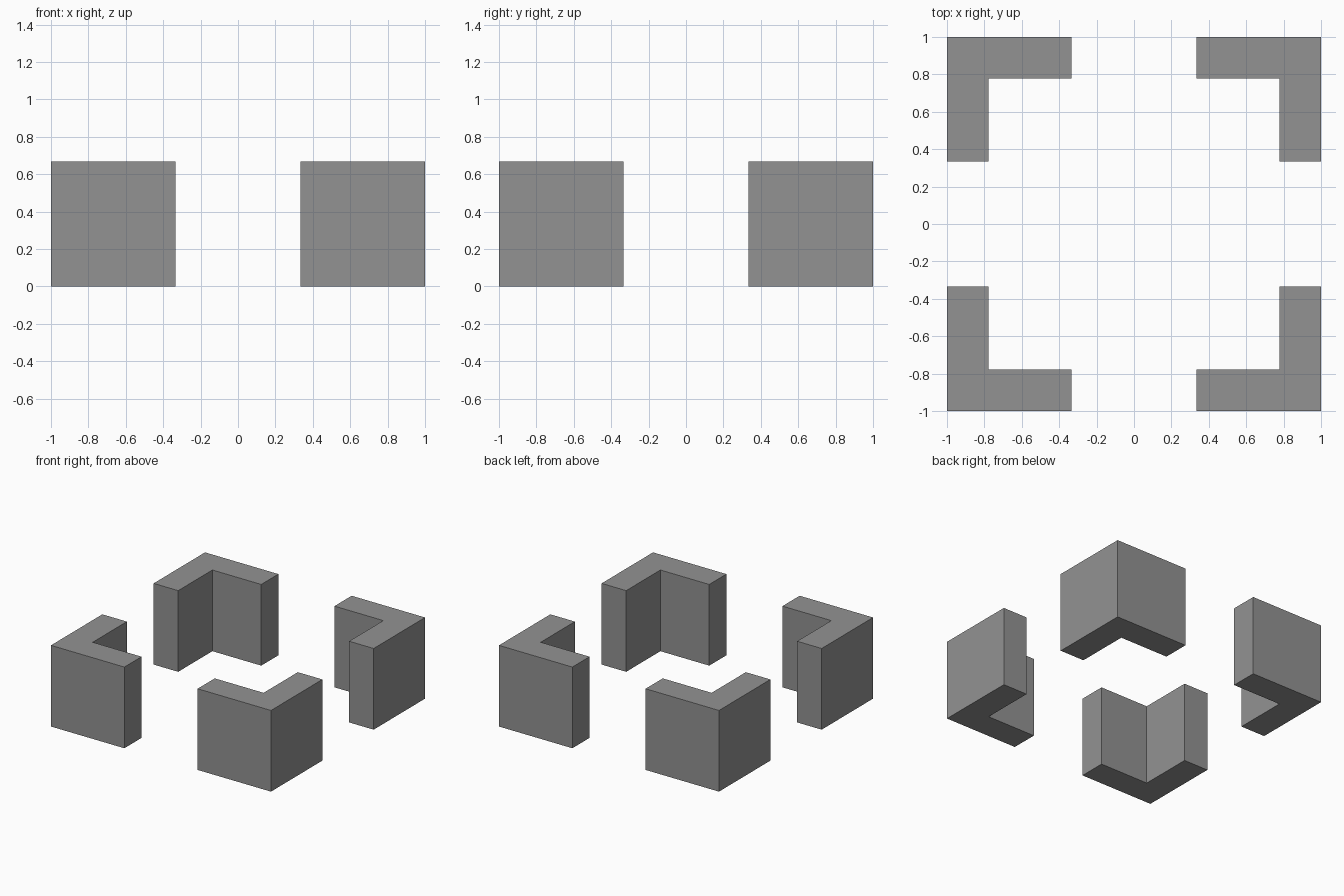
import bpy
import bmesh

if "Cube" in bpy.data.objects:
    bpy.data.objects.remove(bpy.data.objects["Cube"])

OUTER, INNER, END, HEIGHT = 1.0, 0.777, 0.333, 0.667

grey = bpy.data.materials.new("mid grey")
grey.diffuse_color = (0.29, 0.29, 0.29, 1.0)
grey.use_nodes = True
grey.node_tree.nodes["Principled BSDF"].inputs["Base Color"].default_value = grey.diffuse_color

# L-shaped plan of one corner
PROFILE = [(END, OUTER), (END, INNER), (INNER, INNER),
           (INNER, END), (OUTER, END), (OUTER, OUTER)]


def corner_bracket(name, sx, sy):
    bm = bmesh.new()
    face = bm.faces.new([bm.verts.new((x * sx, y * sy, 0)) for x, y in PROFILE])
    top = bmesh.ops.extrude_face_region(bm, geom=[face], use_keep_orig=True)
    verts = [v for v in top["geom"] if isinstance(v, bmesh.types.BMVert)]
    bmesh.ops.translate(bm, verts=verts, vec=(0, 0, HEIGHT))
    bmesh.ops.recalc_face_normals(bm, faces=bm.faces)
    mesh = bpy.data.meshes.new(name)
    bm.to_mesh(mesh)
    bm.free()
    mesh.materials.append(grey)
    bpy.context.collection.objects.link(bpy.data.objects.new(name, mesh))


# one bracket in each corner
for side, sx in (("left", -1), ("right", 1)):
    for end, sy in (("front", -1), ("back", 1)):
        corner_bracket(f"{end}_{side}_corner_bracket", sx, sy)
